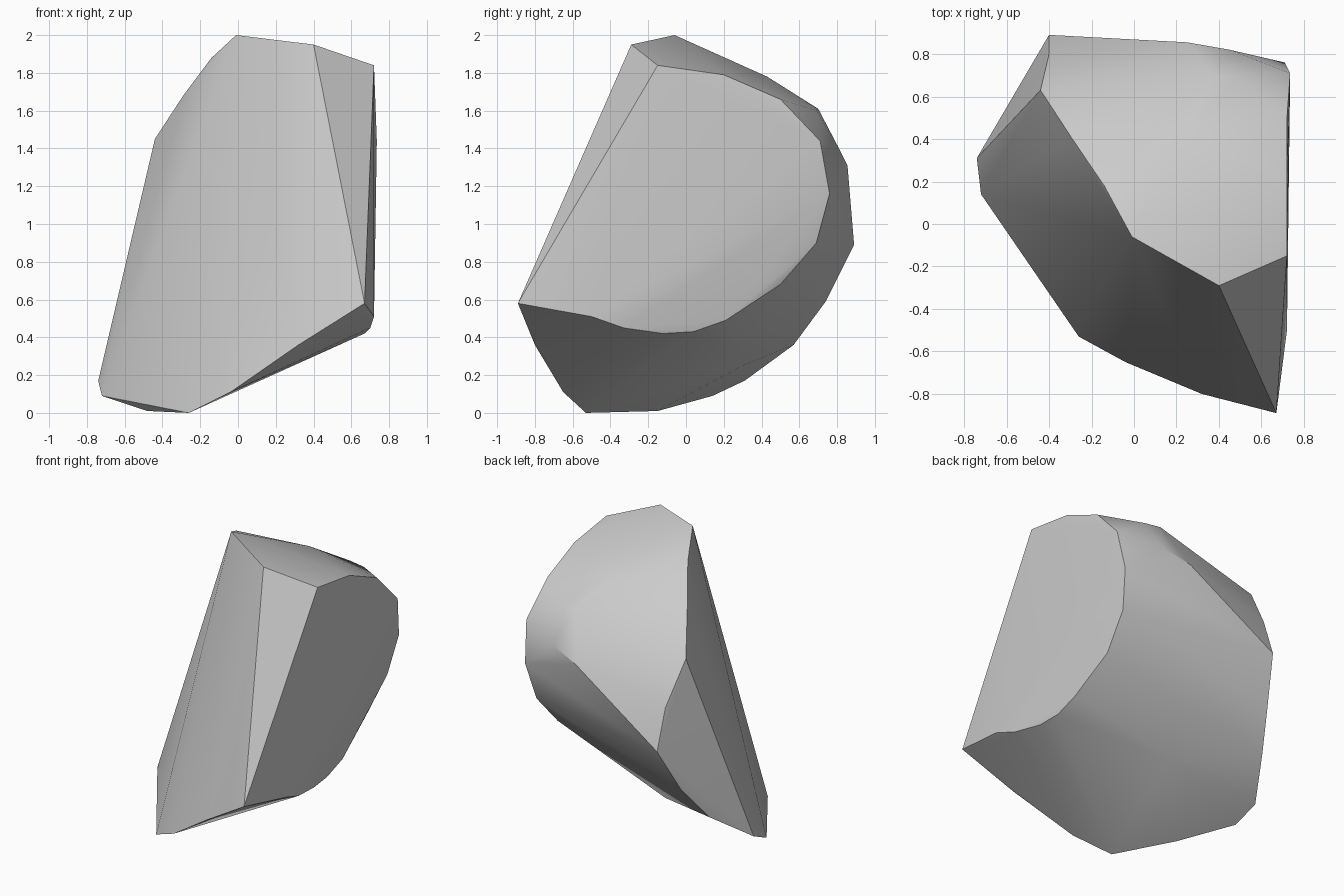
import bpy
import bmesh
import math

# Remove the default object
default_object = bpy.data.objects.get("Cube")
if default_object:
    bpy.data.objects.remove(default_object, do_unlink=True)

# Rim of the broad cleaved side on the left of the rock
cleaved_rim = [
    (.67, -.89, .58), (.72, -.15, 1.84), (.72, .2, 1.79), (.72, .5, 1.66),
    (.735, .71, 1.44), (.71, .76, 1.16), (.67, .69, .9), (.64, .5, .68),
    (.66, .21, .49), (.66, .04, .43), (.67, -.12, .42), (.7, -.33, .45),
    (.72, -.5, .51),
]

# Lower edge of the sloping front, then the resting edge
lower_edge = [
    (.5, -.845, .48), (.32, -.8, .36), (-.04, -.65, .11), (-.26, -.53, 0),
    (-.48, -.15, .01), (-.72, .14, .09), (-.74, .31, .17), (-.05, .3, .25),
]

# Rim of the small flat facet on the right, rising to the crest
facet_rim = [
    (-.58, .57, .36), (-.48, .74, .59), (-.4, .89, .89), (-.4, .8, 1.16),
    (-.44, .63, 1.45),
]
crest = [(-.29, .4, 1.68), (-.14, .18, 1.88), (-.01, -.06, 2), (.4, -.29, 1.95)]

# Rounded shoulder at the upper back
shoulder = [
    (.25, .43, 1.78), (.37, .7, 1.61), (.49, .69, 1.6),
    (.25, .855, 1.31), (.45, .82, 1.38),
]


def make_material(name, colour):
    material = bpy.data.materials.new(name)
    material.use_nodes = True
    material.diffuse_color = colour
    shader = next(n for n in material.node_tree.nodes if n.type == "BSDF_PRINCIPLED")
    shader.inputs["Base Color"].default_value = colour
    shader.inputs["Roughness"].default_value = 0.8
    return material


def make_boulder(name, outlines, material):
    """Wrap a tight convex skin around the outlines of the rock."""
    mesh = bpy.data.meshes.new(name)
    bm = bmesh.new()
    for outline in outlines:
        for point in outline:
            bm.verts.new(point)
    hull = bmesh.ops.convex_hull(bm, input=bm.verts[:])
    unused = {g for g in hull["geom_interior"] + hull["geom_unused"]
              if isinstance(g, bmesh.types.BMVert)}
    bmesh.ops.delete(bm, geom=list(unused), context="VERTS")
    bmesh.ops.recalc_face_normals(bm, faces=bm.faces[:])
    bm.to_mesh(mesh)
    bm.free()
    mesh.materials.append(material)
    boulder = bpy.data.objects.new(name, mesh)
    bpy.context.collection.objects.link(boulder)
    return boulder


# Rock body, smooth over gentle bends and crisp along the cleaved edges
stone_grey = make_material("stone grey", (.6, .6, .6, 1))
rock = make_boulder("rock", [cleaved_rim, lower_edge, facet_rim, crest, shoulder], stone_grey)
bpy.ops.object.select_all(action="DESELECT")
rock.select_set(True)
bpy.context.view_layer.objects.active = rock
bpy.ops.object.shade_smooth_by_angle(angle=math.radians(30))
